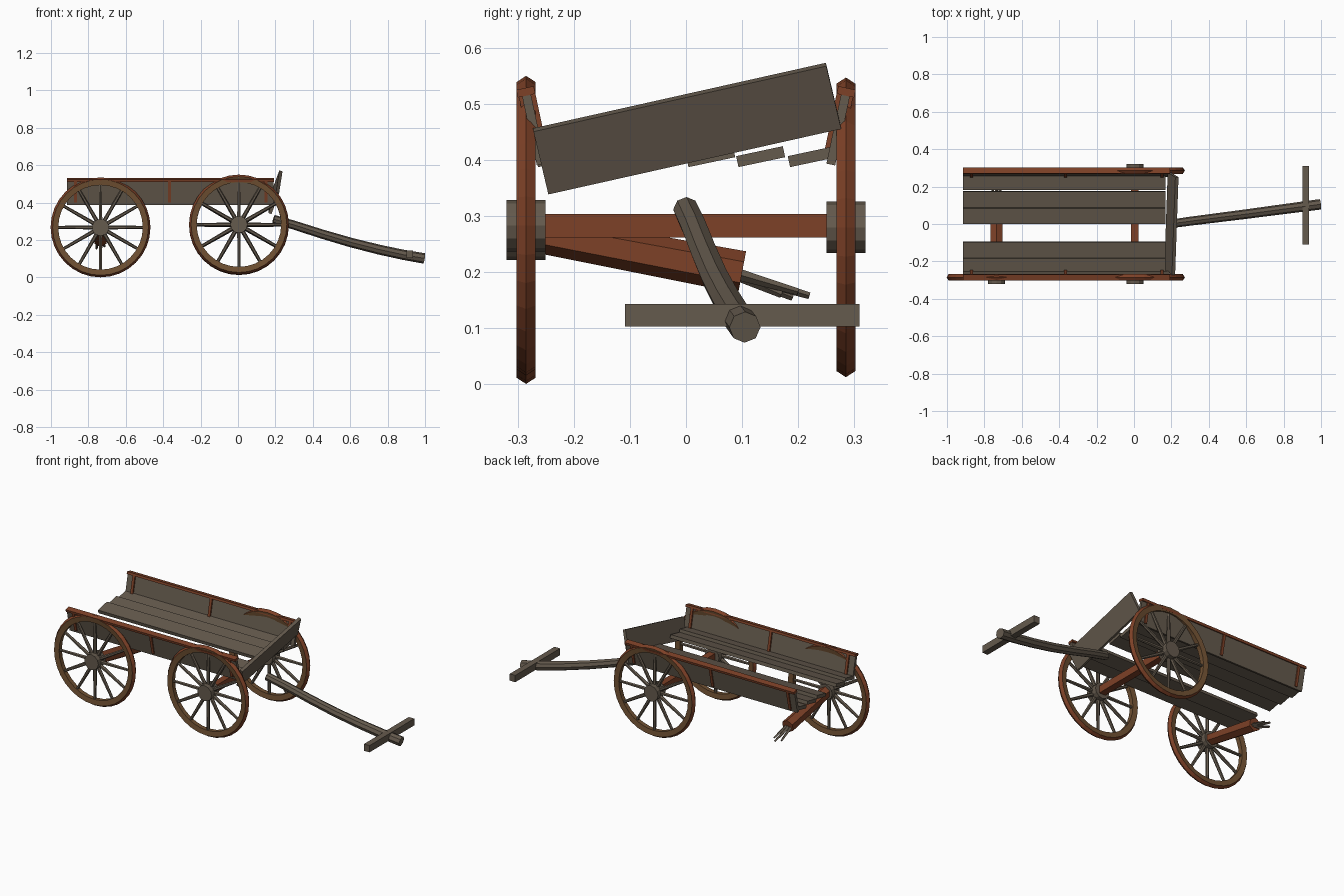
import bpy, bmesh, math
from mathutils import Vector, Matrix

if "Cube" in bpy.data.objects:
    bpy.data.objects.remove(bpy.data.objects["Cube"])


def material(name, rgb):
    m = bpy.data.materials.new(name)
    m.diffuse_color = (*rgb, 1)
    m.use_nodes = True
    m.node_tree.nodes["Principled BSDF"].inputs["Base Color"].default_value = m.diffuse_color
    return m


GREY = material("weathered_wood", (0.13, 0.103, 0.075))
RED = material("red_brown_wood", (0.205, 0.052, 0.02))
RIM = material("rim_brown", (0.16, 0.08, 0.032))


def finish(name, bm, *mats):
    bmesh.ops.recalc_face_normals(bm, faces=bm.faces)
    me = bpy.data.meshes.new(name)
    bm.to_mesh(me)
    bm.free()
    for m in mats:
        me.materials.append(m)
    ob = bpy.data.objects.new(name, me)
    bpy.context.collection.objects.link(ob)
    return ob


def box(name, size, loc, mat, rot=Matrix.Identity(3)):
    bm = bmesh.new()
    bmesh.ops.create_cube(bm, size=1, matrix=Matrix.Translation(loc) @ rot.to_4x4() @ Matrix.Diagonal((*size, 1)))
    return finish(name, bm, mat)


def add_rod(bm, a, b, r1, r2, sides):
    a, b = Vector(a), Vector(b)
    d = b - a
    m = Matrix.Translation((a + b) / 2) @ d.to_track_quat('Z', 'Y').to_matrix().to_4x4()
    bmesh.ops.create_cone(bm, cap_ends=True, segments=sides, radius1=r1, radius2=r2, depth=d.length, matrix=m)


def rod(name, a, b, r1, r2, sides, mat):
    bm = bmesh.new()
    add_rod(bm, a, b, r1, r2, sides)
    return finish(name, bm, mat)


def wheel(name, x, y, z):
    # rim: ridged tread, flat sides
    profile = [(0.267, 0), (0.256, 0.017), (0.226, 0.013), (0.226, -0.013), (0.256, -0.017)]
    bm = bmesh.new()
    n = 32
    rings = []
    for i in range(n):
        a = math.tau * i / n
        rings.append([bm.verts.new((x + r * math.cos(a), y + w, z + r * math.sin(a))) for r, w in profile])
    for i in range(n):
        p, q = rings[i], rings[(i + 1) % n]
        for j in range(5):
            k = (j + 1) % 5
            f = bm.faces.new((p[j], p[k], q[k], q[j]))
            f.material_index = 1 if j in (0, 4) else 0
    finish(name + "_rim", bm, RIM, RED)
    # spokes
    bm = bmesh.new()
    for i in range(12):
        a = math.tau * i / 12
        d = Vector((math.cos(a), 0, math.sin(a)))
        c = Vector((x, y, z))
        add_rod(bm, c + d * 0.03, c + d * 0.232, 0.011, 0.008, 6)
    finish(name + "_spokes", bm, GREY)
    rod(name + "_hub", (x, y - 0.035, z), (x, y + 0.035, z), 0.046, 0.046, 12, GREY)


wheel("front_near_wheel", 0.005, -0.285, 0.283)
wheel("front_far_wheel", 0.005, 0.285, 0.28)
wheel("rear_near_wheel", -0.735, -0.285, 0.268)

# axles, the rear one snapped with splinters at the break
box("front_axle", (0.04, 0.52, 0.042), (0.005, 0, 0.283), RED)
rod("rear_axle", (-0.735, -0.26, 0.268), (-0.735, 0.1, 0.2), 0.034, 0.038, 6, RED)
for i, (dx, y, z) in enumerate([(-0.022, 0.19, 0.155), (0.0, 0.22, 0.158), (0.02, 0.2, 0.165), (0.005, 0.17, 0.16)]):
    rod(f"splinter_{i}", (-0.735 + dx * 0.6, 0.08, 0.2), (-0.735 + dx, y, z), 0.011, 0.006, 4, GREY)

# tilted floor planks with one missing
tilt = Matrix.Rotation(math.radians(12), 3, 'X')
for i, y in enumerate((-0.224, -0.137, 0.044, 0.133, 0.225)):
    box(f"floor_plank_{i}", (1.085, 0.085, 0.02), (-0.373, y, 0.406), GREY, tilt)

# flared sides with top rails and battens
for s, side in ((-1, "near"), (1, "far")):
    lean = Matrix.Rotation(-s * math.radians(12), 3, 'X')
    c = Vector((-0.362, s * 0.272, 0.458))
    box(side + "_side_board", (1.105, 0.016, 0.135), c, GREY, lean)
    box(side + "_top_rail", (1.107, 0.032, 0.014), c + lean @ Vector((0, 0, 0.065)), RED, lean)
    for i, x in enumerate((-0.87, -0.365, 0.15)):
        box(f"{side}_batten_{i}", (0.016, 0.03, 0.12), (x, c.y, c.z + 0.005), RED, lean)

# loosened front board
rot = (Matrix.Rotation(math.radians(-2), 3, 'Z') @ Matrix.Rotation(math.radians(12.6), 3, 'X')
       @ Matrix.Rotation(math.radians(20), 3, 'Y'))
box("front_board", (0.018, 0.535, 0.122), (0.2, 0.002, 0.456), GREY, rot)

# bent pulling pole swept along a path
path = [(0.19, 0, 0.312), (0.3, 0.015, 0.28), (0.45, 0.034, 0.232), (0.6, 0.053, 0.188),
        (0.75, 0.073, 0.15), (0.88, 0.09, 0.122), (0.995, 0.105, 0.102)]
bm = bmesh.new()
rings = []
for i, p in enumerate(path):
    d = (Vector(path[min(i + 1, 6)]) - Vector(path[max(i - 1, 0)])).normalized()
    u = d.cross(Vector((0, 0, 1))).normalized()
    v = u.cross(d)
    r = 0.023 + 0.005 * i / 6
    rings.append([bm.verts.new(Vector(p) + r * (u * math.cos(a) + v * math.sin(a)))
                  for a in (math.tau * k / 8 for k in range(8))])
for p, q in zip(rings, rings[1:]):
    for k in range(8):
        bm.faces.new((p[k], p[(k + 1) % 8], q[(k + 1) % 8], q[k]))
bm.faces.new(rings[0])
bm.faces.new(rings[-1])
finish("pull_pole", bm, GREY)
box("pole_crossbar", (0.036, 0.418, 0.04), (0.918, 0.1, 0.123), GREY)
